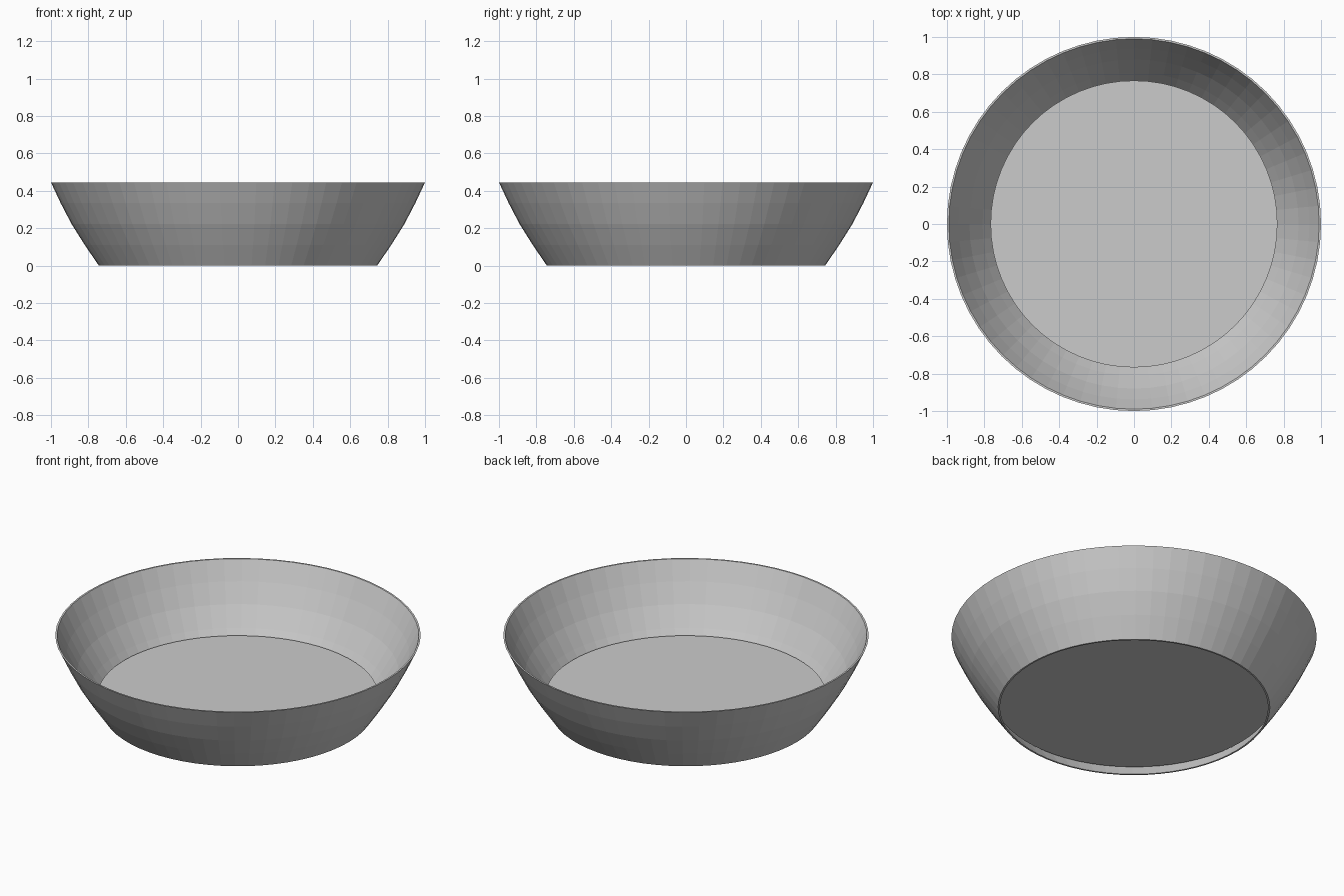
import bpy, bmesh, math

SEGMENTS = 64

cube = bpy.data.objects.get("Cube")
if cube:
    bpy.data.objects.remove(cube, do_unlink=True)


def make_material(name, rgba):
    mat = bpy.data.materials.new(name)
    mat.use_nodes = True
    mat.diffuse_color = rgba
    mat.node_tree.nodes["Principled BSDF"].inputs["Base Color"].default_value = rgba
    return mat


def add_object(name, bm, mat):
    bmesh.ops.recalc_face_normals(bm, faces=bm.faces)
    mesh = bpy.data.meshes.new(name)
    bm.to_mesh(mesh)
    bm.free()
    mesh.materials.append(mat)
    obj = bpy.data.objects.new(name, mesh)
    bpy.context.collection.objects.link(obj)
    return obj


def lathe(name, profile, mat):
    """Spin a closed (radius, height) outline around the z axis."""
    bm = bmesh.new()
    verts = [bm.verts.new((r, 0, z)) for r, z in profile]
    edges = [bm.edges.new((v, verts[(i + 1) % len(verts)])) for i, v in enumerate(verts)]
    bmesh.ops.spin(bm, geom=verts + edges, cent=(0, 0, 0), axis=(0, 0, 1),
                   angle=math.tau, steps=SEGMENTS, use_merge=True)
    bmesh.ops.remove_doubles(bm, verts=bm.verts, dist=0.0001)
    return add_object(name, bm, mat)


grey = make_material("light grey", (0.6, 0.6, 0.6, 1))

# Flared bowl wall: four faceted bands with a thin rim and an open foot
HEIGHT = 0.445
outer_radii = [0.744, 0.82, 0.89, 0.948, 1.0]
outer = [(r, HEIGHT * i / 4) for i, r in enumerate(outer_radii)]
inner = [(r - 0.01, z) for r, z in reversed(outer)]
lathe("bowl_wall", outer + inner, grey)

# Flat floor raised above the foot
bm = bmesh.new()
bmesh.ops.create_cone(bm, cap_ends=True, segments=SEGMENTS,
                      radius1=0.767, radius2=0.767, depth=0.02)
bmesh.ops.translate(bm, verts=bm.verts, vec=(0, 0, 0.075))
add_object("bowl_floor", bm, grey)
